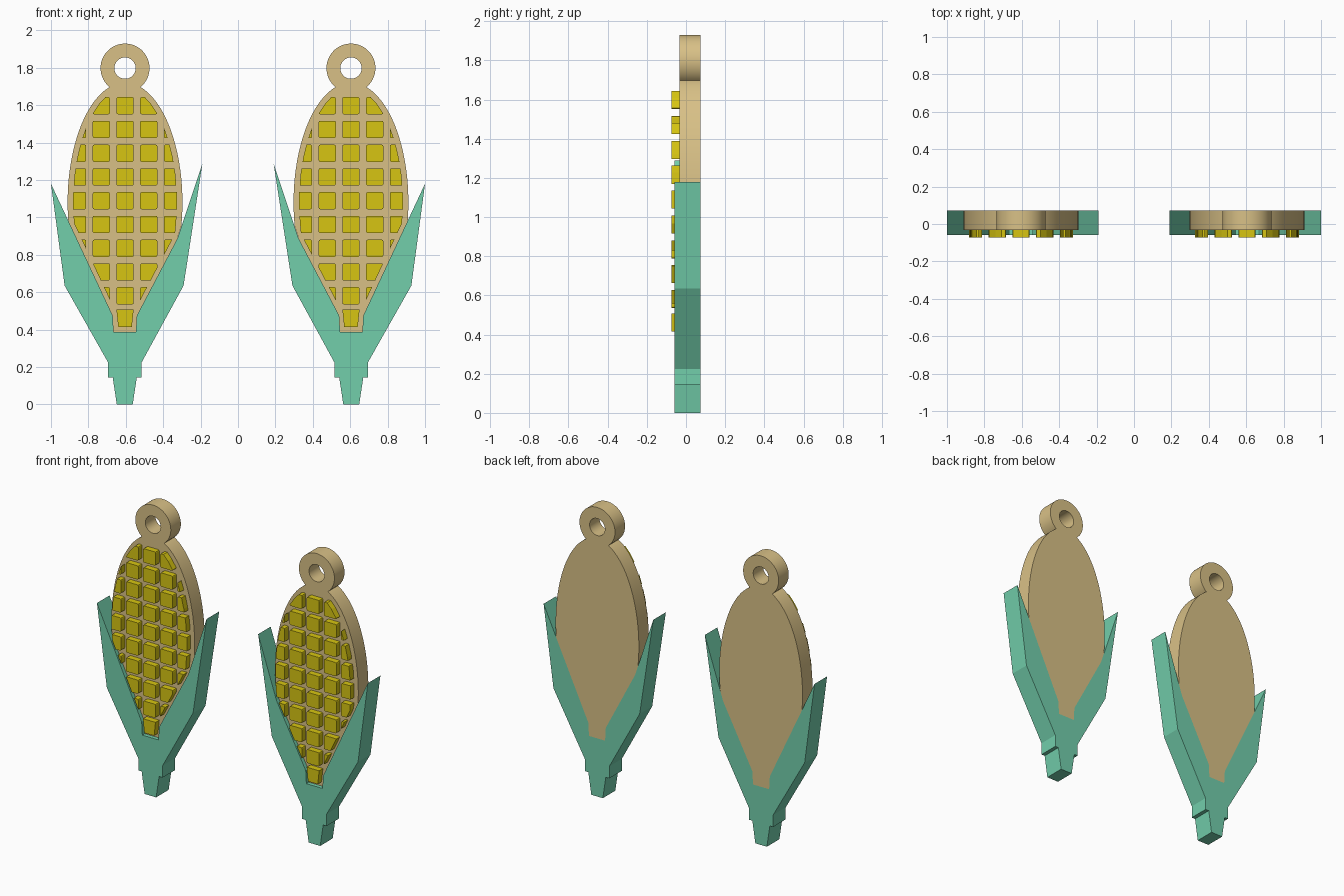
import bpy, bmesh
from math import sin, cos, pi, radians
from mathutils import Matrix, Vector

cube = bpy.data.objects.get("Cube")
if cube:
    bpy.data.objects.remove(cube, do_unlink=True)

CX = -0.604                    # centre line of the first pendant
BACK = 0.073
COB_HALF, COB_MID, COB_RISE = 0.307, 1.08, 0.64
RING_Z, RING_R, HOLE_R = 1.798, 0.131, 0.057


def material(name, rgb):
    m = bpy.data.materials.new(name)
    m.use_nodes = True
    m.diffuse_color = (*rgb, 1)
    bsdf = next(n for n in m.node_tree.nodes if n.type == 'BSDF_PRINCIPLED')
    bsdf.inputs["Base Color"].default_value = (*rgb, 1)
    return m


TAN = material("cob tan", (0.69, 0.53, 0.24))
GREEN = material("husk green", (0.17, 0.62, 0.41))
YELLOW = material("kernel yellow", (0.68, 0.56, 0.006))


def arc(cz, rx, rz, start, end, n):
    """Points on an ellipse around the centre line."""
    ts = [start + (end - start) * i / n for i in range(n + 1)]
    return [(CX + rx * cos(t), cz + rz * sin(t)) for t in ts]


def slab(outlines, front):
    """Fill x-z outlines (later ones are holes) and extrude from front to BACK."""
    cu = bpy.data.curves.new("outline", 'CURVE')
    cu.dimensions, cu.fill_mode = '2D', 'BOTH'
    cu.extrude = (BACK - front) / 2
    for pts in outlines:
        sp = cu.splines.new('POLY')
        sp.points.add(len(pts) - 1)
        for p, (x, z) in zip(sp.points, pts):
            p.co = (x, z, 0, 1)
        sp.use_cyclic_u = True
    ob = bpy.data.objects.new("outline", cu)
    bm = bmesh.new()
    me = ob.to_mesh()
    bm.from_mesh(me)
    ob.to_mesh_clear()
    bpy.data.objects.remove(ob)
    bpy.data.curves.remove(cu)
    bm.transform(Matrix.Translation((0, (front + BACK) / 2, 0)) @ Matrix.Rotation(pi / 2, 4, 'X'))
    bmesh.ops.remove_doubles(bm, verts=bm.verts, dist=1e-5)
    return bm


def finish(bm, part, mat, smooth=False):
    """Make the right-hand part and its mirrored left-hand twin."""
    for side, sx in (("right", 1), ("left", -1)):
        b = bm.copy()
        b.transform(Matrix.Diagonal((sx, 1, 1, 1)))
        bmesh.ops.recalc_face_normals(b, faces=b.faces)
        me = bpy.data.meshes.new(f"{side}_{part}")
        b.to_mesh(me)
        b.free()
        me.materials.clear()
        me.materials.append(mat)
        for p in me.polygons:
            p.material_index = 0
            p.use_smooth = False
        ob = bpy.data.objects.new(me.name, me)
        bpy.context.collection.objects.link(ob)
        if smooth:
            bpy.ops.object.select_all(action='DESELECT')
            ob.select_set(True)
            bpy.context.view_layer.objects.active = ob
            bpy.ops.object.shade_smooth_by_angle(angle=radians(30))
    bm.free()


# Notch where the husk hugs the cob, right to left
kink = (-0.325, 0.885)
notch = [kink, (-0.541, 0.475), (-0.546, 0.388), (-0.665, 0.388), (-0.67, 0.475)]
tip_l, tip_r = (-1.0, 1.18), (-0.19, 1.29)

# Cob with hanging ring
cob = (arc(COB_MID, COB_HALF, COB_RISE, pi + 0.157, pi - 1.29, 28)
       + arc(RING_Z, RING_R, RING_R, radians(231), radians(-51), 48)
       + arc(COB_MID, COB_HALF, COB_RISE, 1.29, -0.204, 28) + notch)
hole = arc(RING_Z, HOLE_R, HOLE_R, 0, 2 * pi, 40)[:-1]
finish(slab([cob, hole], -0.033), "cob", TAN, smooth=True)

# Husk leaves and stem
husk = [tip_r] + notch + [
    tip_l, (-0.927, 0.635), (-0.695, 0.225), (-0.695, 0.145), (-0.67, 0.145),
    (-0.648, 0), (-0.563, 0), (-0.541, 0.145), (-0.515, 0.145), (-0.515, 0.225),
    (-0.291, 0.635)]
finish(slab([husk], -0.059), "husk", GREEN)

# Kernels: a grid of rounded tiles, trimmed to the cob, then raised
bm = bmesh.new()
H, PITCH = 0.046, 0.127


def tile(x, z, bottom=H):
    ring = [(-H, H), (H, H), (bottom, -H), (-bottom, -H)]
    return bm.faces.new([bm.verts.new((x + dx, -0.03, z + dz)) for dx, dz in ring])


for row in range(9):
    for col in range(-2, 3):
        tile(CX + col * PITCH, 1.597 - row * PITCH)


def trim(point, normal):
    bmesh.ops.bisect_plane(bm, geom=bm.verts[:] + bm.edges[:] + bm.faces[:], dist=1e-6,
                           plane_co=(point[0], 0, point[1]),
                           plane_no=(normal[0], 0, normal[1]), clear_outer=True)


def round_corners():
    bmesh.ops.bevel(bm, geom=bm.verts[:], offset=0.008, segments=2, profile=0.5,
                    affect='VERTICES', clamp_overlap=True)


round_corners()
INSET = 0.03
steps = 40
for i in range(steps):
    t = 2 * pi * i / steps
    normal = Vector((cos(t) / COB_HALF, sin(t) / COB_RISE)).normalized()
    edge = Vector((CX + COB_HALF * cos(t), COB_MID + COB_RISE * sin(t)))
    if sin(t) > -0.3:
        trim(edge - normal * INSET, normal)
for a, b in ((tip_r, kink), (kink, notch[1]), (notch[-1], tip_l)):
    d = (Vector(b) - Vector(a)).normalized()
    normal = Vector((-d.y, d.x))
    trim(Vector(a) - normal * 0.022, normal)

# Lowest tapered kernel
tile(CX, 0.461, 0.036)

raised = bmesh.ops.extrude_face_region(bm, geom=bm.faces[:])
bmesh.ops.translate(bm, vec=(0, -0.043, 0),
                    verts=[g for g in raised["geom"] if isinstance(g, bmesh.types.BMVert)])
finish(bm, "kernels", YELLOW)
